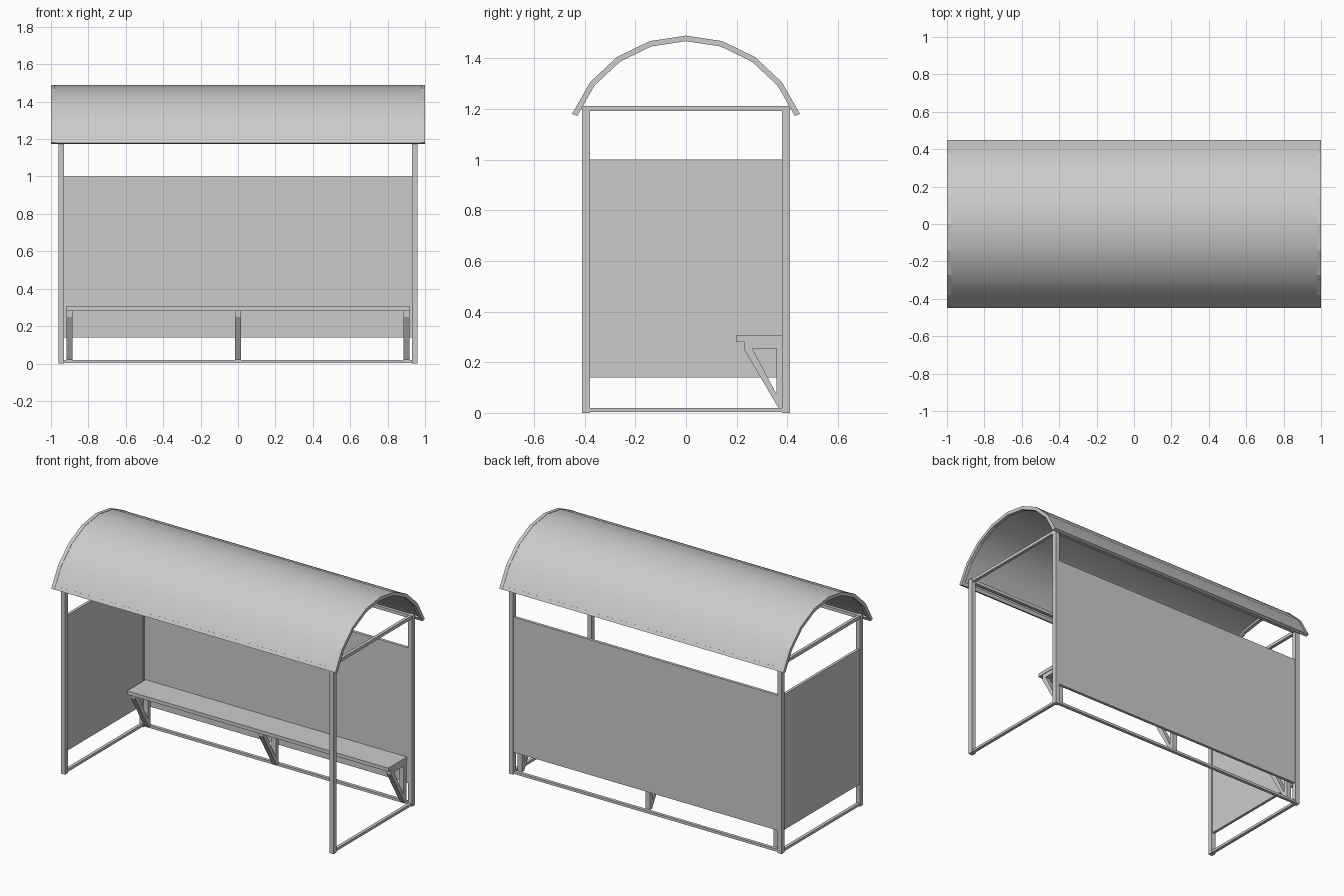
import bpy, bmesh, math

if "Cube" in bpy.data.objects:
    bpy.data.objects.remove(bpy.data.objects["Cube"])

def finish(bm, name):
    bmesh.ops.recalc_face_normals(bm, faces=bm.faces)
    me = bpy.data.meshes.new(name)
    bm.to_mesh(me)
    bm.free()
    ob = bpy.data.objects.new(name, me)
    bpy.context.collection.objects.link(ob)
    return ob

def box(name, x0, x1, y0, y1, z0, z1):
    bm = bmesh.new()
    bmesh.ops.create_cube(bm, size=1)
    for v in bm.verts:
        v.co = ((x0 + x1) / 2 + v.co.x * (x1 - x0),
                (y0 + y1) / 2 + v.co.y * (y1 - y0),
                (z0 + z1) / 2 + v.co.z * (z1 - z0))
    return finish(bm, name)

def strip(name, outer, inner, x0, x1, closed=False):
    """Extrude along x the band between two matching (y, z) outlines."""
    bm = bmesh.new()
    rows = [[bm.verts.new((x, *p)) for p in pts]
            for x, pts in ((x0, outer), (x1, outer), (x1, inner), (x0, inner))]
    n = len(outer)
    for i in range(n if closed else n - 1):
        j = (i + 1) % n
        for k in range(4):
            a, b = rows[k], rows[(k + 1) % 4]
            bm.faces.new((a[i], a[j], b[j], b[i]))
    if not closed:
        for i in (0, n - 1):
            bm.faces.new([r[i] for r in rows])
    return finish(bm, name)

END = math.radians(69)
def arc(r):
    return [(r * math.sin(t), 1.008 + r * math.cos(t))
            for t in (-END + 2 * END * i / 8 for i in range(9))]

# Posts, side rails and roof end arches
for s, side in ((-1, "left"), (1, "right")):
    xa, xb = sorted((s * 0.93, s * 0.96))
    for y0, place in ((-0.41, "front"), (0.38, "back")):
        box(f"{place}_{side}_post", xa, xb, y0, y0 + 0.03, 0, 1.213)
    xm = s * 0.945
    box(f"{side}_top_rail", xm - 0.01, xm + 0.01, -0.38, 0.38, 1.192, 1.212)
    box(f"{side}_floor_rail", xm - 0.01, xm + 0.01, -0.38, 0.38, 0.004, 0.02)
    xa, xb = sorted((s * 0.978, s * 1.0))
    strip(f"{side}_roof_arch", arc(0.482), arc(0.460), xa, xb)

# Long rails between the posts
box("back_floor_rail", -0.93, 0.93, 0.385, 0.405, 0.004, 0.02)
box("back_top_rail", -0.93, 0.93, 0.385, 0.405, 1.192, 1.212)
box("front_top_rail", -0.93, 0.93, -0.405, -0.385, 1.192, 1.212)

# Roof sheet, smooth shaded
sheet = strip("roof_sheet", arc(0.480), arc(0.474), -0.978, 0.978)
bpy.ops.object.select_all(action='DESELECT')
sheet.select_set(True)
bpy.context.view_layer.objects.active = sheet
bpy.ops.object.shade_smooth_by_angle(angle=math.radians(30))

# Roof edge rails, following the slope of the last roof facet
def edge_end(r, s):
    (y0, z0), (y1, z1) = arc(r)[-1], arc(r)[-2]
    f = 0.022 / math.hypot(y1 - y0, z1 - z0)
    return [(s * y0, z0), (s * (y0 + f * (y1 - y0)), z0 + f * (z1 - z0))]
for s, name in ((-1, "front"), (1, "back")):
    strip(f"{name}_roof_edge_rail", edge_end(0.481, s), edge_end(0.460, s), -0.978, 0.978)

# Wall panels: back and left side only
box("back_panel", -0.93, 0.93, 0.386, 0.404, 0.14, 1.0)
box("left_panel", -0.954, -0.936, -0.38, 0.38, 0.14, 1.0)

# Bench seat and triangular brackets
box("bench_seat", -0.92, 0.92, 0.197, 0.384, 0.282, 0.305)
outer = [(0.23, 0.282), (0.385, 0.282), (0.385, 0.02), (0.365, 0.02), (0.23, 0.25)]
inner = [(0.263, 0.255), (0.358, 0.255), (0.358, 0.075), (0.357, 0.075), (0.262, 0.254)]
for x, name in ((-0.9, "left"), (0, "middle"), (0.9, "right")):
    strip(f"{name}_bench_bracket", outer, inner, x - 0.016, x + 0.016, closed=True)
